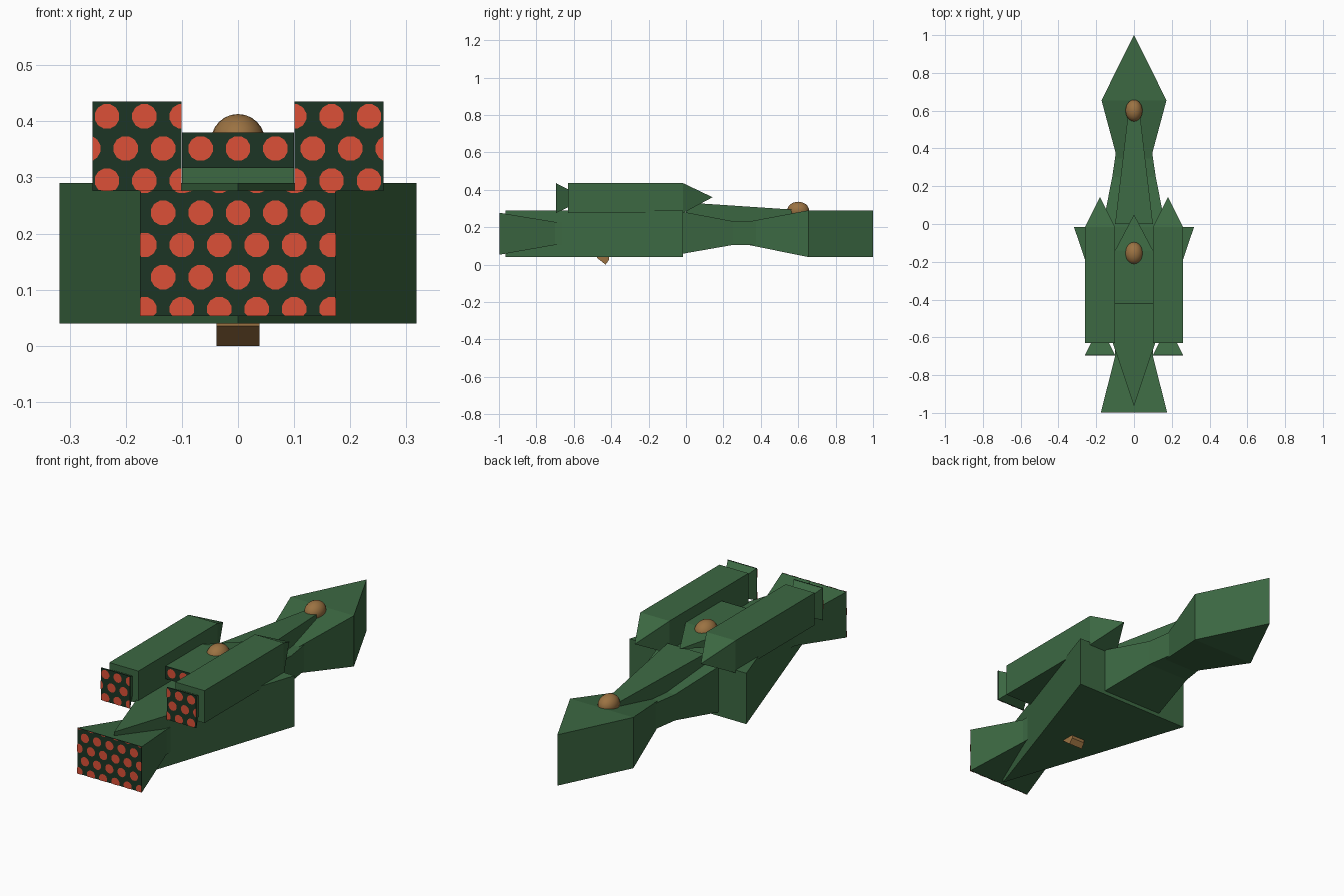
import bpy, bmesh, math

if "Cube" in bpy.data.objects:
    bpy.data.objects.remove(bpy.data.objects["Cube"])


def material(name, rgb):
    m = bpy.data.materials.new(name)
    m.diffuse_color = (*rgb, 1)
    m.use_nodes = True
    m.node_tree.nodes["Principled BSDF"].inputs["Base Color"].default_value = m.diffuse_color
    return m


GREEN = material("hull green", (0.045, 0.14, 0.055))
DARK = material("exhaust dark green", (0.012, 0.036, 0.018))
RED = material("exhaust red", (0.72, 0.08, 0.038))
BROWN = material("turret brown", (0.33, 0.17, 0.055))


def finish(name, bm, mat):
    me = bpy.data.meshes.new(name)
    bm.to_mesh(me)
    bm.free()
    me.materials.append(mat)
    ob = bpy.data.objects.new(name, me)
    bpy.context.collection.objects.link(ob)
    return ob


def loft(name, sections, mat=GREEN, cx=0):
    """Box-section loft along y; each section is (y, half width, z low, z high)."""
    bm = bmesh.new()
    rings = [[bm.verts.new((cx + x, y, z)) for x, z in
              ((-w, z0), (w, z0), (w, z1), (-w, z1))] for y, w, z0, z1 in sections]
    for a, b in zip(rings, rings[1:]):
        for i in range(4):
            j = (i + 1) % 4
            bm.faces.new((a[i], a[j], b[j], b[i]))
    bm.faces.new(rings[0])
    bm.faces.new(rings[-1])
    bmesh.ops.remove_doubles(bm, verts=bm.verts, dist=0.0001)
    bmesh.ops.recalc_face_normals(bm, faces=bm.faces)
    return finish(name, bm, mat)


def exhaust(name, x0, x1, z0, z1, y):
    """Dark rear plate with a staggered grid of red dots clipped to its edges."""
    loft(name + "_plate", [(y, (x1 - x0) / 2, z0, z1), (y + 0.004, (x1 - x0) / 2, z0, z1)],
         DARK, (x0 + x1) / 2)
    bm = bmesh.new()
    r = 0.0225
    for row in range(8):
        z = 0.065 + row * 0.0573
        for col in range(-5, 6):
            x = col * 0.0667 + (0.0333 if row % 2 == 0 else 0)
            if x + r < x0 + .002 or x - r > x1 - .002 or z + r < z0 + .002 or z - r > z1 - .002:
                continue
            pts = []
            for k in range(12):
                a = math.tau * (k + 0.5) / 12
                p = (min(max(x + r * math.cos(a), x0), x1), y - 0.002,
                     min(max(z + r * math.sin(a), z0), z1))
                if p not in pts:
                    pts.append(p)
            if len(pts) > 2:
                bm.faces.new([bm.verts.new(p) for p in pts])
    finish(name + "_dots", bm, RED)


def dome(name, y, z, size):
    bm = bmesh.new()
    bmesh.ops.create_uvsphere(bm, u_segments=20, v_segments=12, radius=1)
    for v in bm.verts:
        v.co = (v.co.x * size[0], v.co.y * size[1] + y, v.co.z * size[2] + z)
    for f in bm.faces:
        f.smooth = True
    finish(name, bm, BROWN)


# Hull: nose wedge, neck, main wedge and flared tail
loft("nose", [(1, 0, .04, .29), (.655, .172, .04, .29), (.335, .086, .105, .23)])
loft("neck", [(.385, .095, .105, .232), (.25, .115, .105, .232), (-.03, .17, .056, .285)])
loft("main_wedge", [(-.015, .318, .04, .29), (-.965, 0, .04, .29)])
loft("tail", [(-.996, .175, .053, .277), (-.7, .1, .105, .228), (-.5, .1, .105, .228)])
exhaust("tail_exhaust", -.175, .175, .053, .277, -.998)

# Sloping spine from nose to midship
loft("spine", [(.66, .022, .22, .288), (0, .1, .22, .332)])

# Raised centre block with pointed front
loft("centre_block", [(-.418, .1, .317, .38), (-.14, .1, .317, .38), (.05, 0, .348, .348)])
exhaust("centre_exhaust", -.1, .1, .317, .38, -.42)

# Side engine pods with flared nozzles
for side, s in (("left", -1), ("right", 1)):
    loft(side + "_pod", [(-.63, .079, .276, .435), (-.015, .079, .276, .435),
                         (.142, 0, .36, .36)], cx=s * .18)
    loft(side + "_nozzle", [(-.694, .079, .276, .435), (-.62, .042, .312, .398)], cx=s * .18)
    exhaust(side + "_exhaust", s * .18 - .079, s * .18 + .079, .276, .435, -.696)

# Turret domes above and wedge turret below
dome("centre_dome", -.155, .365, (.048, .06, .048))
dome("nose_dome", .6, .29, (.045, .058, .046))
loft("belly_turret", [(-.475, .038, .035, .045), (-.43, .038, 0, .045),
                      (-.412, .036, .025, .045)], BROWN)
